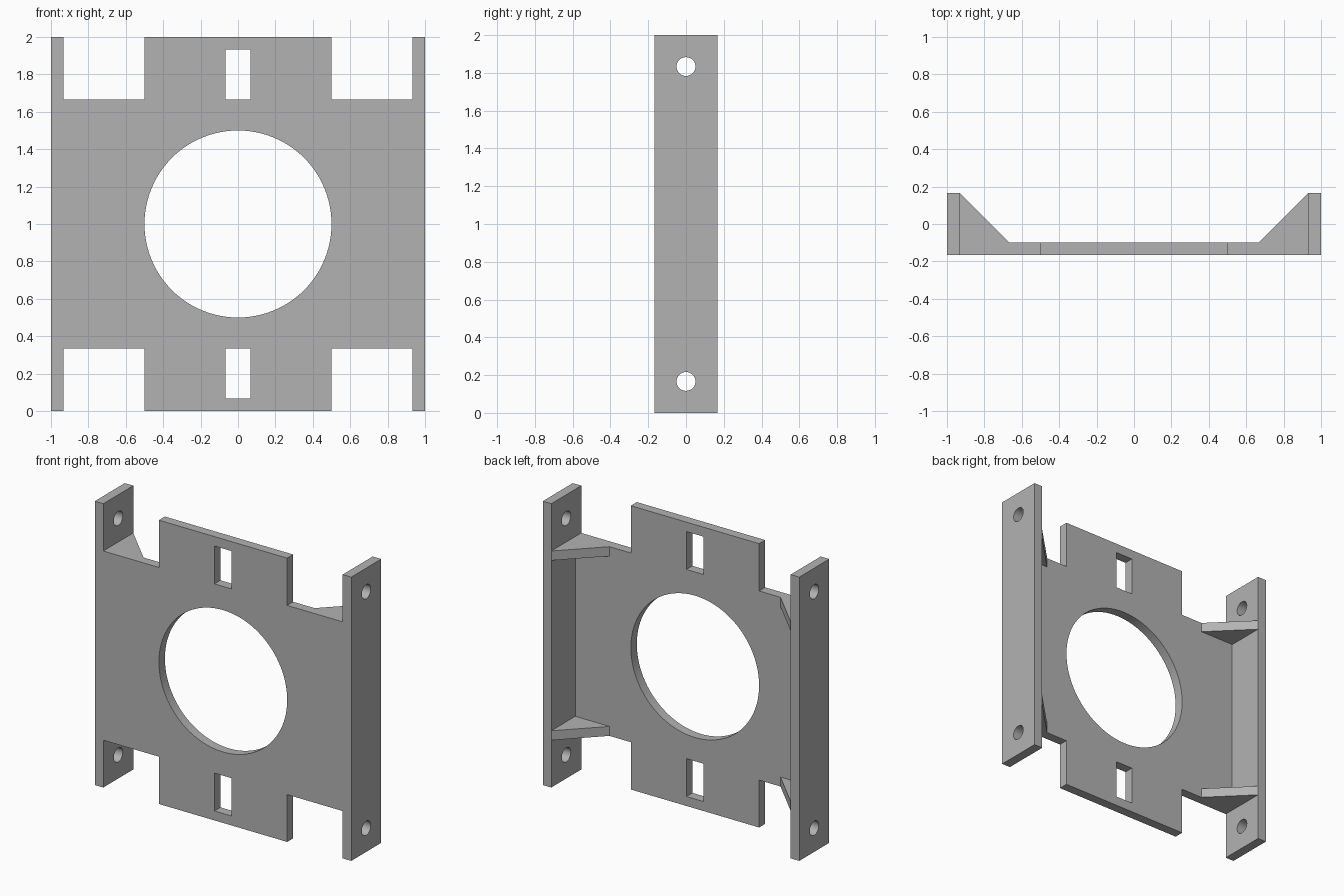
import bpy, bmesh, math
from mathutils import Matrix

cube = bpy.data.objects.get("Cube")
if cube:
    bpy.data.objects.remove(cube, do_unlink=True)

grey = bpy.data.materials.new("plain grey")
grey.use_nodes = True
grey.diffuse_color = (0.45, 0.45, 0.45, 1)
grey.node_tree.nodes["Principled BSDF"].inputs["Base Color"].default_value = grey.diffuse_color

W = 1 / 15            # wall thickness
D = 1 / 6             # half depth
INNER = 1 - W         # inner face of the side flanges
NOTCH = 2 / 3         # half height of the plate beside the tabs


def circle(cx, cy, r, n):
    return [(cx + r * math.cos(math.tau * i / n), cy + r * math.sin(math.tau * i / n))
            for i in range(n)]


def rect(x0, x1, y0, y1):
    return [(x0, y0), (x1, y0), (x1, y1), (x0, y1)]


def sheet(name, loops, thickness, matrix):
    """Extrude an outline with holes, centred on its plane, then place it."""
    curve = bpy.data.curves.new(name, 'CURVE')
    curve.dimensions = '2D'
    curve.fill_mode = 'BOTH'
    curve.extrude = thickness / 2
    for loop in loops:
        spline = curve.splines.new('POLY')
        spline.points.add(len(loop) - 1)
        for point, (x, y) in zip(spline.points, loop):
            point.co = (x, y, 0, 1)
        spline.use_cyclic_u = True
    temp = bpy.data.objects.new(name + "_outline", curve)
    bpy.context.collection.objects.link(temp)
    mesh = bpy.data.meshes.new_from_object(
        temp.evaluated_get(bpy.context.evaluated_depsgraph_get()))
    bpy.data.objects.remove(temp, do_unlink=True)
    bm = bmesh.new()
    bm.from_mesh(mesh)
    bmesh.ops.remove_doubles(bm, verts=bm.verts, dist=1e-5)
    bm.transform(matrix)
    bmesh.ops.recalc_face_normals(bm, faces=bm.faces)
    bm.to_mesh(mesh)
    bm.free()
    mesh.materials.clear()
    mesh.materials.append(grey)
    obj = bpy.data.objects.new(name, mesh)
    bpy.context.collection.objects.link(obj)
    bpy.ops.object.select_all(action='DESELECT')
    obj.select_set(True)
    bpy.context.view_layer.objects.active = obj
    bpy.ops.object.shade_smooth_by_angle(angle=math.radians(30))
    return obj


# Front plate: a quarter outline mirrored into the cross shape, with bore and slots
quarter = [(INNER, NOTCH), (0.5, NOTCH), (0.5, 1)]
upper = quarter + [(-x, y) for x, y in reversed(quarter)]
outline = upper + [(x, -y) for x, y in reversed(upper)]
slots = [rect(-W, W, NOTCH, 1 - W), rect(-W, W, W - 1, -NOTCH)]
upright = Matrix.Translation((0, W / 2 - D, 1)) @ Matrix.Rotation(math.pi / 2, 4, 'X')
sheet("front_plate", [outline, circle(0, 0, 0.5, 96)] + slots, W, upright)

# Side flanges with screw holes, and corner gussets behind the plate
sideways = Matrix(((0, 0, 1, 0), (1, 0, 0, 0), (0, 1, 0, 0), (0, 0, 0, 1)))
holes = [circle(0, D, 0.05, 32), circle(0, 2 - D, 0.05, 32)]
for side, s in (("left", 1), ("right", -1)):
    sheet(side + "_flange", [rect(-D, D, 0, 2)] + holes, W,
          Matrix.Translation((s * (1 - W / 2), 0, 0)) @ sideways)
    triangle = [(s * INNER, W - D), (s * NOTCH, W - D), (s * INNER, D)]
    for level, v in (("upper", 1), ("lower", -1)):
        sheet(f"{side}_{level}_gusset", [triangle], W,
              Matrix.Translation((0, 0, 1 + v * (NOTCH - W / 2))))
